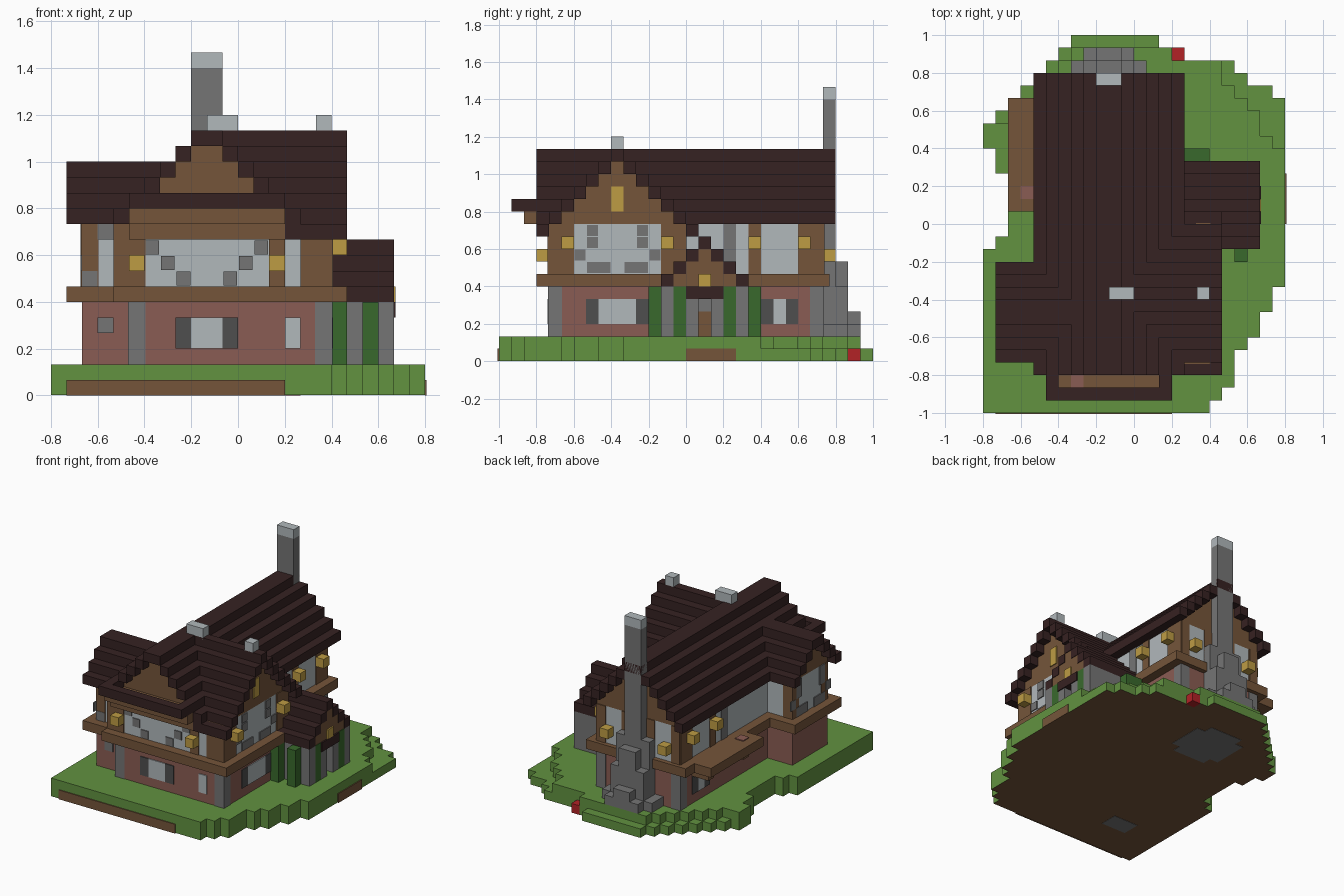
import bpy, bmesh
from mathutils import Vector

UNIT = 1 / 15      # one block
THIN = 0.1         # plate thickness in blocks

default = bpy.data.objects.get("Cube")
if default:
    bpy.data.objects.remove(default, do_unlink=True)


def material(name, *rgb):
    colour = [(c / 255 / 12.92 if c < 11 else ((c / 255 + 0.055) / 1.055) ** 2.4) for c in rgb] + [1]
    mat = bpy.data.materials.new(name)
    mat.use_nodes = True
    mat.diffuse_color = colour
    mat.node_tree.nodes["Principled BSDF"].inputs["Base Color"].default_value = colour
    return mat


grass = material("grass_green", 98, 146, 64)
wood = material("wood_brown", 117, 85, 58)
roof = material("roof_dark_brown", 54, 34, 34)
brick = material("brick_pink", 138, 92, 83)
stone = material("stone_grey", 117, 117, 117)
shutter = material("shutter_dark_grey", 78, 78, 78)
plaster = material("plaster_light_grey", 177, 184, 187)
lantern = material("lantern_yellow", 190, 156, 68)
hedge = material("hedge_dark_green", 57, 105, 44)
red = material("flower_red", 178, 34, 38)


def blocks(name, mat, *boxes, under=None):
    """One object made of boxes given as (x range, y range, z range) in blocks."""
    bm = bmesh.new()
    for spans in boxes:
        cube = bmesh.ops.create_cube(bm, size=1)["verts"]
        for v in cube:
            v.co = Vector([UNIT * (lo if c < 0 else hi) for c, (lo, hi) in zip(v.co, spans)])
    mesh = bpy.data.meshes.new(name)
    mesh.materials.append(mat)
    if under:
        mesh.materials.append(under)
        bm.normal_update()
        for f in bm.faces:
            f.material_index = int(f.normal.z < -0.9)
    bm.to_mesh(mesh)
    bm.free()
    obj = bpy.data.objects.new(name, mesh)
    bpy.context.collection.objects.link(obj)
    return obj


def cell(x, y, z):
    return ((x, x + 1), (y, y + 1), (z, z + 1))


def front_plate(x0, x1, z0, z1, y=-11):
    return ((x0, x1), (y - THIN, y), (z0, z1))


def right_plate(y0, y1, z0, z1, x=6):
    return ((x, x + THIN), (y0, y1), (z0, z1))


def gable_roof(name, axis, centre, half, top, layers, start, end, inset):
    """Stepped roof shell with a wooden gable filling, ridge along the axis."""
    shell, fill = [], []
    for k in range(layers):
        z = (top - k - 1, top - k)
        w = half + k
        inner = max(w - 1, 0)
        strips = [(centre - w, centre + w)] if k == 0 else [
            (centre - w, centre - inner), (centre + inner, centre + w)]
        for s in strips:
            shell.append(((start, end), s, z))
        if k:
            fill.append(((start + inset[0], end - inset[1]), (centre - inner, centre + inner), z))
    if axis == "y":
        shell = [(b, a, z) for a, b, z in shell]
        fill = [(b, a, z) for a, b, z in fill]
    blocks(name, roof, *shell)
    blocks(name + "_gable", wood, *fill)


# Lawn: rows of turf, the upper layer stepping in at the back
right_edge = [6, 7] + [8] * 3 + [9] + [10] * 2 + [11] * 2 + [12] * 15 + [11, 9, 8, 3, 2]
left_edge = [12] * 13 + [11] + [10] * 5 + [11] * 2 + [12] * 2 + [11, 10, 9, 8, 7, 6, 5]
lower, upper = [], []
for i, (r, l) in enumerate(zip(right_edge, left_edge)):
    row = (i - 15, i - 14)
    lower.append(((-l, r), row, (0.03, 1)))
    back = i - 18
    if i < 29:
        upper.append(((-l + (back > 4), min(r, 12 - max(0, back - 1) // 1.4)), row, (1, 2)))
blocks("lawn_base", grass, *lower, under=wood)
blocks("lawn_top", grass, *upper)
blocks("bare_earth", wood, front_plate(-11, 3, 0, 1, y=-15), right_plate(0, 4, 0, 1, x=12))
blocks("buried_stone", stone, ((-6, 0), (6, 10), (0, 0.03)), ((-5, -1), (5, 11), (0, 0.03)),
       ((-8, -5), (-11, -9), (0, 0.03)))
blocks("red_flower", red, cell(3, 13, 0))

# Ground floor and upper storey share one plan: body, right wing, left wing
plan = [((-7, 3), (-11, 11)), ((-2, 6), (-11, 0)), ((-10, -7), (-10, -4))]
blocks("ground_floor", brick, *[(x, y, (2, 6)) for x, y in plan])
blocks("upper_storey", plaster, *[(x, y, (7, 11)) for x, y in plan])
blocks("jetty_beams", wood, *[((x[0] - 1, x[1] + 1), (y[0] - 1, y[1] + 1), (6, 7)) for x, y in plan[1:]],
       ((-8, 4), (-12, 11.5), (6, 7)))
e = 0.06
corners = [(5, -11), (5, -1), (-7, -11), (-10, -10), (-10, -5), (-7, 10), (2, 10)]
blocks("stone_corner_pillars", stone, *[
    ((x - e, x + 1 + e), (y - e, y + 1 + e), (2, 6)) for x, y in corners if x > -10])
blocks("timber_posts", wood, *[
    ((x - e, x + 1 + e), (y - e, y + 1 + e), (7, 11)) for x, y in corners])

# Timber framing on the faces
blocks("front_framing", wood, front_plate(-8, -6, 7, 11), front_plate(2, 3, 7, 11), front_plate(4, 6, 7, 11),
       front_plate(-6, 2, 10, 11))
blocks("wing_framing", wood, right_plate(-11, -9, 7, 11), right_plate(-2, 0, 7, 11))
for side, x in (("right", 3), ("left", -7 - THIN)):
    blocks(side + "_side_framing", wood, *[right_plate(a, b, 7, 11, x=x) for a, b in ((5, 6), (9, 11))])
    blocks(side + "_side_stone_strip", stone, right_plate(3, 4, 7, 11, x=x))
blocks("back_framing", wood, *[front_plate(a, b, 7, 11, y=11 + THIN) for a, b in ((-7, -6), (-4, 0), (2, 3))])

# Stone braces set in the plaster
pad = 0.06
braces = []
for x, z in ((-6, 9), (-5, 8), (-4, 7)):
    for cx in (x, -5 - x):
        braces.append(front_plate(cx + pad, cx + 1 - pad, z + pad, z + 1 - pad))
for y, z, wide in ((-8, 10, 1), (-8, 9, 1), (-9, 8, 1), (-8, 7, 2)):
    for cy in (y, -11 - y - wide):
        braces.append(right_plate(cy + pad, cy + wide - pad, z + pad, z + 1 - pad))
        braces.append(right_plate(cy - 1.5, cy + wide - 1.6, z, z + 1, x=-10 - THIN))
for x, z in ((-9, 10), (-10, 7)):
    braces.append(front_plate(x, x + 1, z, z + 1, y=-10))
blocks("stone_braces", stone, *braces)

# Ground floor windows with shutters
blocks("window_panes", plaster, front_plate(-3, -1, 3, 5), front_plate(3, 4, 3, 5),
       right_plate(-7, -4, 3, 5), right_plate(7, 8, 3, 5, x=3), right_plate(7, 8, 3, 5, x=-7 - THIN))
blocks("window_shutters", shutter,
       *[front_plate(x, x + 1, 3, 5) for x in (-4, -1)],
       *[right_plate(y, y + 1, 3, 5) for y in (-8, -4)],
       *[right_plate(y, y + 1, 3, 5, x=x) for y in (6, 8) for x in (3, -7 - THIN)])
blocks("round_stone_window", stone, front_plate(-9, -8, 4, 5, y=-10))

# Roofs
gable_roof("main_roof", "y", -2, 1, 17, 6, -12, 12, (1, 1))
gable_roof("right_wing_roof", "x", -5.5, 0.5, 17, 6, -2, 7, (0, 1))
gable_roof("left_wing_roof", "x", -7, 1, 15, 4, -11, -2, (1, 0))
blocks("right_wing_eaves", roof, *[((3, 7), y, (10, 11)) for y in ((-12, -11), (0, 1))])
blocks("gable_window", lantern, right_plate(-6, -5, 12, 14))

# Front skirt roof with its wooden trough
blocks("skirt_roof", roof, ((-7, 3), (-14, -13), (12, 13)),
       *[((x, x + 1), (-13, -12), (12, 13)) for x in (-7, 2)])
blocks("skirt_support", wood, ((-7, 3), (-13, -11), (11, 12)), ((-7, 3), (-12, -11), (10, 11)))
blocks("flower_pads", brick, ((-5, -4), (-13, -12), (12, 12 + THIN)), ((-9, -8), (2, 3), (7, 7 + THIN)))

# Left balcony with a low rail
blocks("balcony", wood, ((-10, -7), (1, 10), (6, 7)))
blocks("balcony_brackets", wood, *[((-9, -7), (y, y + 1), (5, 6)) for y in (2, 8)])

# Entrance porch
gable_roof("porch_roof", "x", 1.5, 0.5, 10, 4, 3, 10, (0, e))
blocks("porch_walls", stone, ((3, 9), (-2, 5), (2, 6)))
blocks("porch_pillars", stone, *[((9, 10), (y, y + 1), (2, 6)) for y in (-2, 0, 2, 4)])
blocks("porch_lintel", roof, ((9, 10 + THIN), (0, 3), (5, 6)))
blocks("porch_door", wood, right_plate(1, 2, 2, 4, x=9))
blocks("hedge_columns", hedge, *[((9, 10), (y, y + 1), (2, 6)) for y in (-1, 3)],
       *[((x, x + 1), (-3, -2), (2, 6)) for x in (6, 8)], ((4, 6), (5, 6), (2, 6)))
blocks("porch_lantern", lantern, ((9.5, 10 + THIN), (1, 2), (6, 7)))

# Lanterns under the eaves
blocks("lanterns", lantern, *[cell(x, -12, 8) for x in (-7, 2)],
       *[cell(6, y, 9) for y in (-10, -2)],
       *[cell(x, y, 9) for x in (3, -8) for y in (5, 9)],
       *[cell(x, 11, 8) for x in (-6, 1)])

# Chimneys
blocks("chimney_shaft", stone, ((-3, -1), (11, 12), (2, 21)))
blocks("chimney_base", stone, ((-5, 1), (11, 13), (2, 3)), ((-4, 0), (11, 14), (2, 3)),
       ((-3, -1), (12, 14), (3, 4)), ((-4, 0), (11, 13), (3, 6)), ((-3, -1), (12, 13), (6, 8)),
       ((-4, 0), (11, 12), (6, 9)))
blocks("chimney_cap", plaster, ((-3, -1), (11, 12), (21, 22)))
blocks("ridge_vents", plaster, ((-2, 0), (-6, -5), (16, 18)), cell(5, -6, 17))
